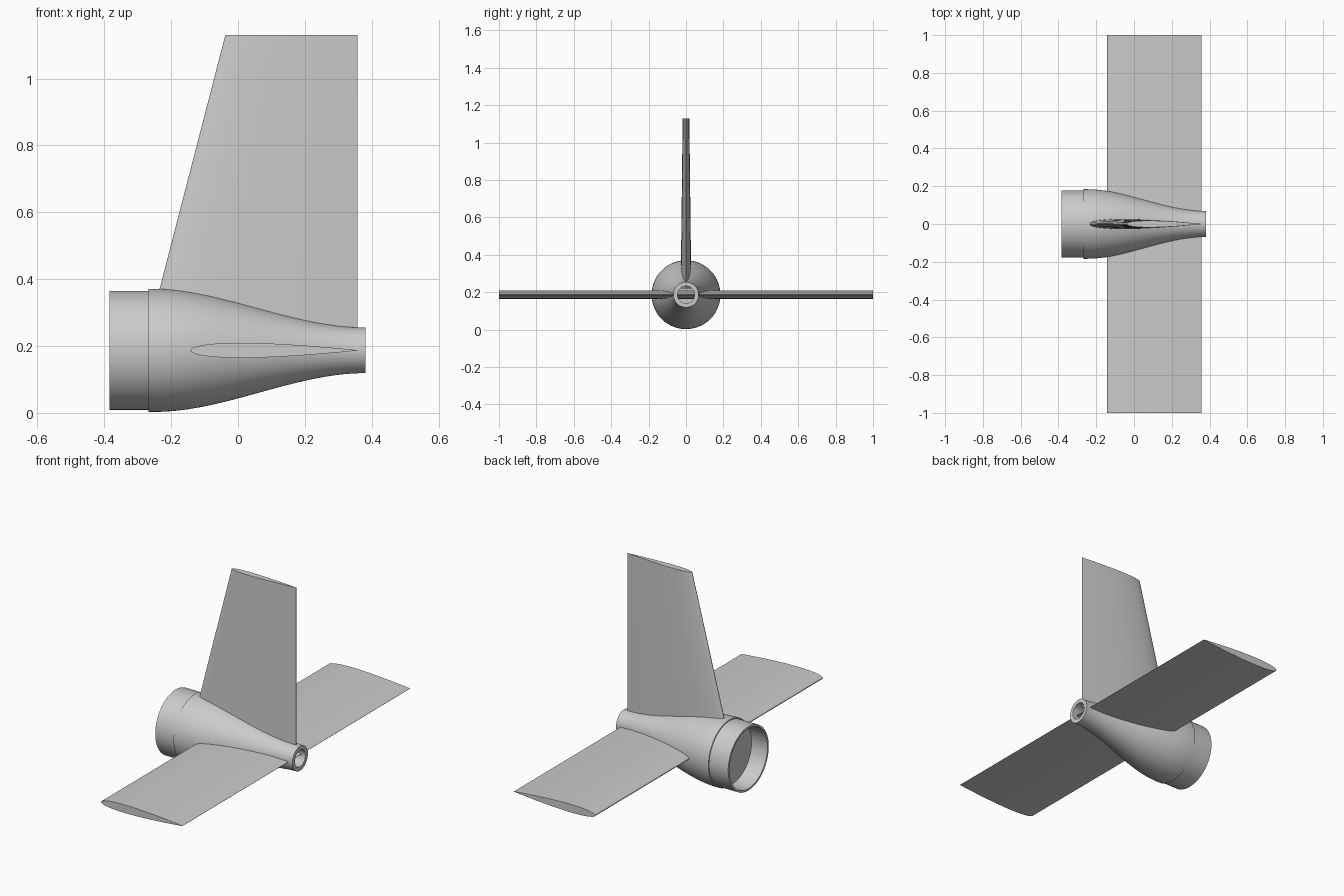
import bpy, bmesh, math
from mathutils import Vector

cube = bpy.data.objects.get("Cube")
if cube:
    bpy.data.objects.remove(cube, do_unlink=True)

AXIS = 0.187      # height of the tail cone axis
TRAIL = 0.358     # shared trailing edge

grey = bpy.data.materials.new("light_grey")
grey.use_nodes = True
colour = (0.6, 0.6, 0.6, 1)
grey.diffuse_color = colour
grey.node_tree.nodes["Principled BSDF"].inputs["Base Color"].default_value = colour


def loft(name, rings, cap=False, closed=False):
    """Skin a list of equal-length point rings."""
    bm = bmesh.new()
    loops = [[bm.verts.new(p) for p in ring] for ring in rings]
    pairs = list(zip(loops, loops[1:]))
    if closed:
        pairs.append((loops[-1], loops[0]))
    for a, b in pairs:
        for i in range(len(a)):
            j = (i + 1) % len(a)
            bm.faces.new((a[i], a[j], b[j], b[i]))
    if cap:
        bm.faces.new(loops[0])
        bm.faces.new(loops[-1])
    bmesh.ops.recalc_face_normals(bm, faces=bm.faces)
    mesh = bpy.data.meshes.new(name)
    bm.to_mesh(mesh)
    bm.free()
    mesh.materials.append(grey)
    obj = bpy.data.objects.new(name, mesh)
    bpy.context.collection.objects.link(obj)
    bpy.ops.object.select_all(action='DESELECT')
    obj.select_set(True)
    bpy.context.view_layer.objects.active = obj
    bpy.ops.object.shade_smooth_by_angle(angle=math.radians(30))
    return obj


def lathe(name, profile, cap=False, closed=False, sides=96):
    """Revolve (x, radius) points round the cone axis."""
    turns = [2 * math.pi * i / sides for i in range(sides)]
    return loft(name, [[Vector((x, r * math.cos(t), AXIS + r * math.sin(t)))
                        for t in turns] for x, r in profile], cap, closed)


def airfoil(lead, steps=24, thickness=0.09):
    """Symmetric section as (x, offset) points, nose at lead."""
    chord = TRAIL - lead
    upper = []
    for i in range(steps + 1):
        s = (1 - math.cos(math.pi * i / steps)) / 2
        h = 5 * thickness * (0.2969 * math.sqrt(s) - 0.126 * s - 0.3516 * s**2
                             + 0.2843 * s**3 - 0.1015 * s**4)
        upper.append((lead + s * chord, h * chord))
    return upper + [(x, -h) for x, h in reversed(upper[1:])]


def cone_radius(x):
    t = min(max((x + 0.25) / 0.63, 0), 1)
    return 0.184 - 0.116 * t * t * (3 - 2 * t)


# Hollow tail cone
stations = [-0.267 + 0.649 * i / 32 for i in range(33)]
outer = [(x, cone_radius(x)) for x in stations]
inner = [(x, cone_radius(x) - 0.022) for x in reversed(stations)]
lathe("tail_cone", outer + inner, closed=True)

# Thin joining collar at the open end, and the bulkhead behind it
lathe("joining_collar", [(-0.384, 0.178), (-0.26, 0.178),
                         (-0.26, 0.167), (-0.384, 0.167)], closed=True)
lathe("bulkhead", [(-0.286, 0.17), (-0.276, 0.17)], cap=True)

# Straight horizontal stabilizer through the cone
loft("horizontal_stabilizer",
     [[Vector((x, y, AXIS + h)) for x, h in airfoil(-0.142)] for y in (-1, 1)],
     cap=True)

# Swept vertical fin, its leading edge raked back with height
loft("vertical_fin",
     [[Vector((x, h, z)) for x, h in airfoil(-0.038 - 0.259 * (1.13 - z))]
      for z in (0.22, 1.13)], cap=True)
